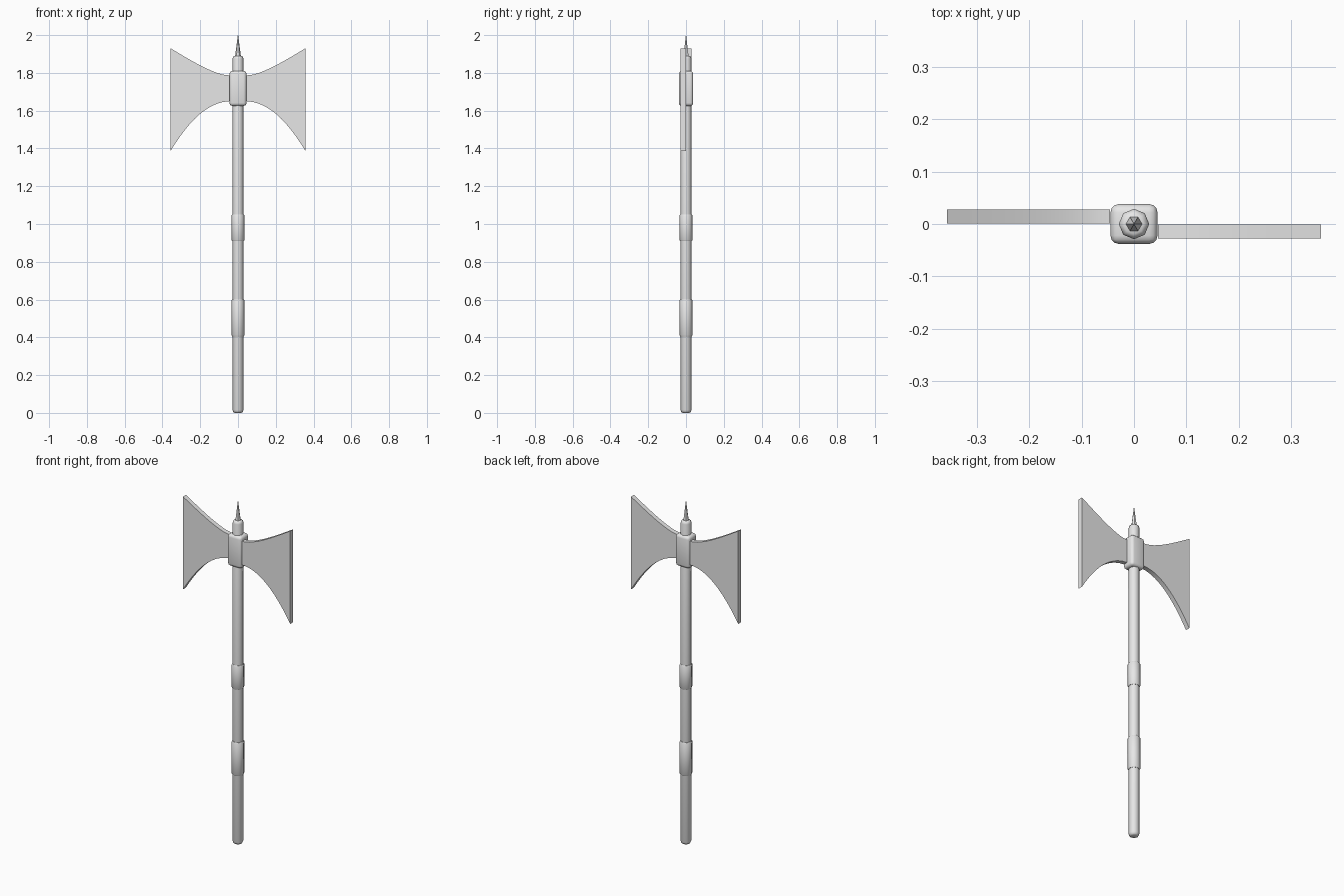
import bpy, bmesh, math
from mathutils import Vector, geometry

cube = bpy.data.objects.get("Cube")
if cube:
    bpy.data.objects.remove(cube)

steel = bpy.data.materials.new("light grey")
steel.use_nodes = True
grey = (0.8, 0.8, 0.8, 1)
steel.diffuse_color = grey
steel.node_tree.nodes["Principled BSDF"].inputs["Base Color"].default_value = grey


def finish(name, bm, angle=40):
    bmesh.ops.recalc_face_normals(bm, faces=bm.faces)
    mesh = bpy.data.meshes.new(name)
    bm.to_mesh(mesh)
    bm.free()
    obj = bpy.data.objects.new(name, mesh)
    bpy.context.collection.objects.link(obj)
    mesh.materials.append(steel)
    bpy.ops.object.select_all(action="DESELECT")
    obj.select_set(True)
    bpy.context.view_layer.objects.active = obj
    bpy.ops.object.shade_smooth_by_angle(angle=math.radians(angle))
    return obj


def turned(name, profile, sides, angle=50):
    """Stack rings of (radius, height) and cap both ends."""
    bm = bmesh.new()
    rings = [[bm.verts.new((r * math.cos(math.tau * i / sides),
                            r * math.sin(math.tau * i / sides), z))
              for i in range(sides)] for r, z in profile]
    for low, high in zip(rings, rings[1:]):
        for i in range(sides):
            j = (i + 1) % sides
            bm.faces.new((low[i], low[j], high[j], high[i]))
    bm.faces.new(rings[0][::-1])
    bm.faces.new(rings[-1])
    return finish(name, bm, angle)


# Shaft with softened ends
turned("shaft", [(0.018, 0), (0.025, 0.004), (0.029, 0.015),
                 (0.029, 1.875), (0.026, 1.885), (0.019, 1.89)], 8)

# Raised grip bands
for name, low, high in (("lower_grip", 0.405, 0.6), ("upper_grip", 0.91, 1.05)):
    turned(name, [(0.031, low), (0.034, low + 0.005),
                  (0.034, high - 0.005), (0.031, high)], 8)

# Top spike
turned("spike", [(0.016, 1.885), (0.008, 1.945), (0.001, 2.0)], 6, 20)

# Rounded socket block holding the blades
bm = bmesh.new()
bmesh.ops.create_cube(bm, size=1)
for v in bm.verts:
    v.co = Vector((v.co.x * 0.09, v.co.y * 0.076, v.co.z * 0.186 + 1.718))
bmesh.ops.bevel(bm, geom=bm.edges[:], offset=0.016, segments=3,
                profile=0.5, affect="EDGES")
finish("socket", bm, 45)


def curve(points, steps=12):
    return geometry.interpolate_bezier(*[Vector((x, 0, z)) for x, z in points], steps)


# Flared blades, the second turned half way round the shaft
upper = curve([(0.046, 1.787), (0.12, 1.787), (0.24, 1.86), (0.357, 1.93)])
lower = curve([(0.046, 1.65), (0.17, 1.645), (0.27, 1.53), (0.357, 1.387)])
for name, sign in (("left_blade", 1), ("right_blade", -1)):
    bm = bmesh.new()
    rows = []
    for top, bottom in zip(upper, lower):
        rows.append([bm.verts.new((sign * p.x, sign * y, p.z))
                     for p, y in ((top, -0.028), (top, -0.001),
                                  (bottom, -0.001), (bottom, -0.028))])
    for a, b in zip(rows, rows[1:]):
        for i in range(4):
            j = (i + 1) % 4
            bm.faces.new((a[i], a[j], b[j], b[i]))
    bm.faces.new(rows[0])
    bm.faces.new(rows[-1])
    finish(name, bm, 30)
